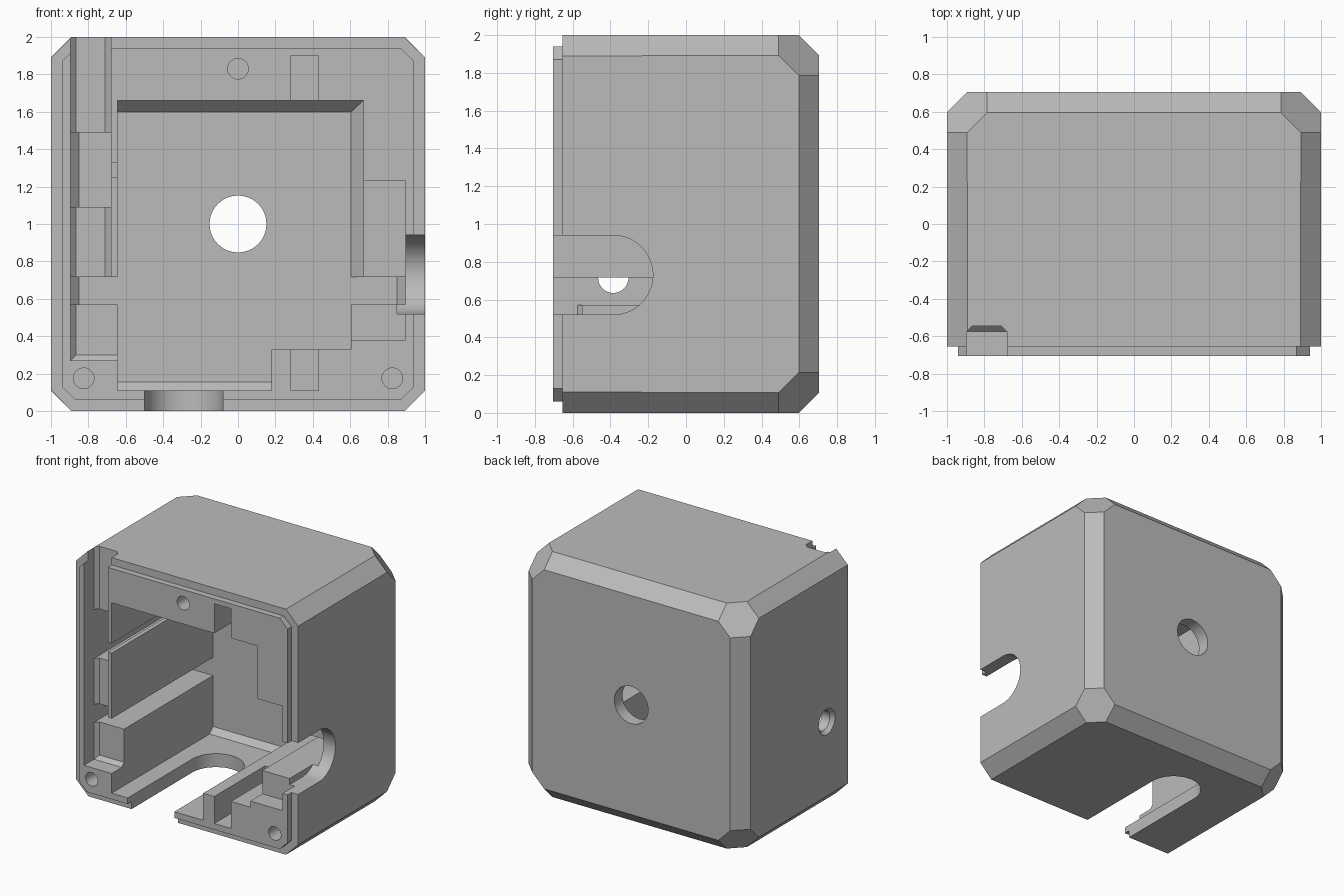
import bpy, bmesh, math
from itertools import permutations

if "Cube" in bpy.data.objects:
    bpy.data.objects.remove(bpy.data.objects["Cube"])

grey = bpy.data.materials.new("plain grey")
grey.diffuse_color = (0.5, 0.5, 0.5, 1)
grey.use_nodes = True
grey.node_tree.nodes["Principled BSDF"].inputs["Base Color"].default_value = grey.diffuse_color


def hull(name, points):
    """Convex solid around the given points."""
    bm = bmesh.new()
    for p in points:
        bm.verts.new(p)
    bmesh.ops.convex_hull(bm, input=bm.verts[:])
    bmesh.ops.dissolve_limit(bm, angle_limit=0.01, verts=bm.verts[:], edges=bm.edges[:])
    bmesh.ops.recalc_face_normals(bm, faces=bm.faces[:])
    me = bpy.data.meshes.new(name)
    bm.to_mesh(me)
    bm.free()
    ob = bpy.data.objects.new(name, me)
    bpy.context.collection.objects.link(ob)
    me.materials.append(grey)
    return ob


def octagon(x, z0, z1, c, y):
    return [(sx * a, y, z) for sx in (-1, 1)
            for a, z in ((x, z0 + c), (x - c, z0), (x, z1 - c), (x - c, z1))]


cutters = []


def pocket(x0, x1, z0, z1, depth, left=0, right=0, bottom=0, top=0):
    """Pocket from the front to y = depth, with sloped floor edges."""
    c = max(left, right, bottom, top)
    pts = [(x, y, z) for x in (x0, x1) for z in (z0, z1) for y in (-0.9, depth - c)]
    pts += [(x, depth, z) for x in (x0 + left, x1 - right) for z in (z0 + bottom, z1 - top)]
    cutters.append(hull("pocket_cutter", pts))


def rod(center, r0, r1, a, b, axis, slot_to=None):
    """Round cutter along an axis, optionally stretched to the front as a slot."""
    pts = []
    for i in range(48):
        t = 2 * math.pi * i / 48
        for d, r in ((a, r0), (b, r1)):
            u, v = center[0] + r * math.cos(t), center[1] + r * math.sin(t)
            if axis == 'X':
                pts.append((d, u, v))
            elif axis == 'Y':
                pts.append((u, d, v))
            else:
                pts.append((v, u, d))
    if slot_to is not None:
        pts += [(p[0], slot_to, p[2]) for p in pts]
    cutters.append(hull("round_cutter", pts))


# outer shell with chamfered edges and cut back corners
pts = octagon(1, 0, 2, 0.11, -0.655)
for a, b, c in permutations((0, 0.108, 0.215)):
    for s in (-1, 1):
        pts += [(s * (1 - a), 0.705 - b, c), (s * (1 - a), 0.705 - b, 2 - c)]
body = hull("housing", pts)

# front lip
lip = hull("front_lip", octagon(0.94, 0.06, 1.94, 0.07, -0.705) + octagon(0.94, 0.06, 1.94, 0.07, -0.6))

# main cavity
pocket(-0.645, 0.67, 0.715, 1.66, 0.6, right=0.065, top=0.06)
pocket(-0.645, 0.605, 0.33, 1.0, 0.6)
pocket(-0.645, 0.18, 0.11, 0.5, 0.6, bottom=0.045)
# cross channel and left compartment
pocket(-0.895, 0.895, 0.57, 0.717, 0.6, left=0.045, right=0.045)
pocket(-0.895, -0.68, 1.09, 1.49, 0.6, left=0.045)
pocket(-0.8, -0.6, 1.25, 1.33, 0.59)
# shallow left groove
pocket(-0.895, -0.68, 0.7, 2.2, -0.545, left=0.03, right=0.03)
pocket(-0.895, -0.63, 0.27, 0.717, -0.545, left=0.03, bottom=0.03)
# right pockets
pocket(0.55, 0.895, 0.65, 1.23, -0.1)
pocket(0.55, 0.895, 0.38, 0.65, -0.55)
# narrow notches at top and bottom
pocket(0.28, 0.43, 1.55, 1.9, -0.05)
pocket(0.28, 0.43, 0.11, 0.4, -0.05)
# cable slots in the floor and right wall
rod((0.13, -0.29), 0.21, 0.21, -0.1, 0.2, 'Z', -0.9)
rod((-0.385, 0.73), 0.21, 0.21, 0.85, 1.1, 'X', -0.9)
# back hole, countersunk left hole, screw holes
rod((0, 1), 0.152, 0.152, 0.5, 0.8, 'Y')
rod((-0.385, 0.715), 0.08, 0.08, -1.1, -0.8, 'X')
rod((-0.385, 0.715), 0.13, 0.08, -1.03, -0.97, 'X')
for c in ((0, 1.83), (-0.825, 0.175), (0.825, 0.175)):
    rod(c, 0.055, 0.055, -0.8, -0.4, 'Y')

# combine, cut and bake
for i, ob in enumerate([lip] + cutters):
    m = body.modifiers.new("cut", 'BOOLEAN')
    m.operation = 'UNION' if i == 0 else 'DIFFERENCE'
    m.solver = 'EXACT'
    m.object = ob
    ob.hide_render = True
dg = bpy.context.evaluated_depsgraph_get()
baked = bpy.data.meshes.new_from_object(body.evaluated_get(dg))
body.modifiers.clear()
body.data = baked
for ob in [lip] + cutters:
    bpy.data.objects.remove(ob)
bpy.context.view_layer.objects.active = body
body.select_set(True)
bpy.ops.object.shade_smooth_by_angle(angle=math.radians(20))
